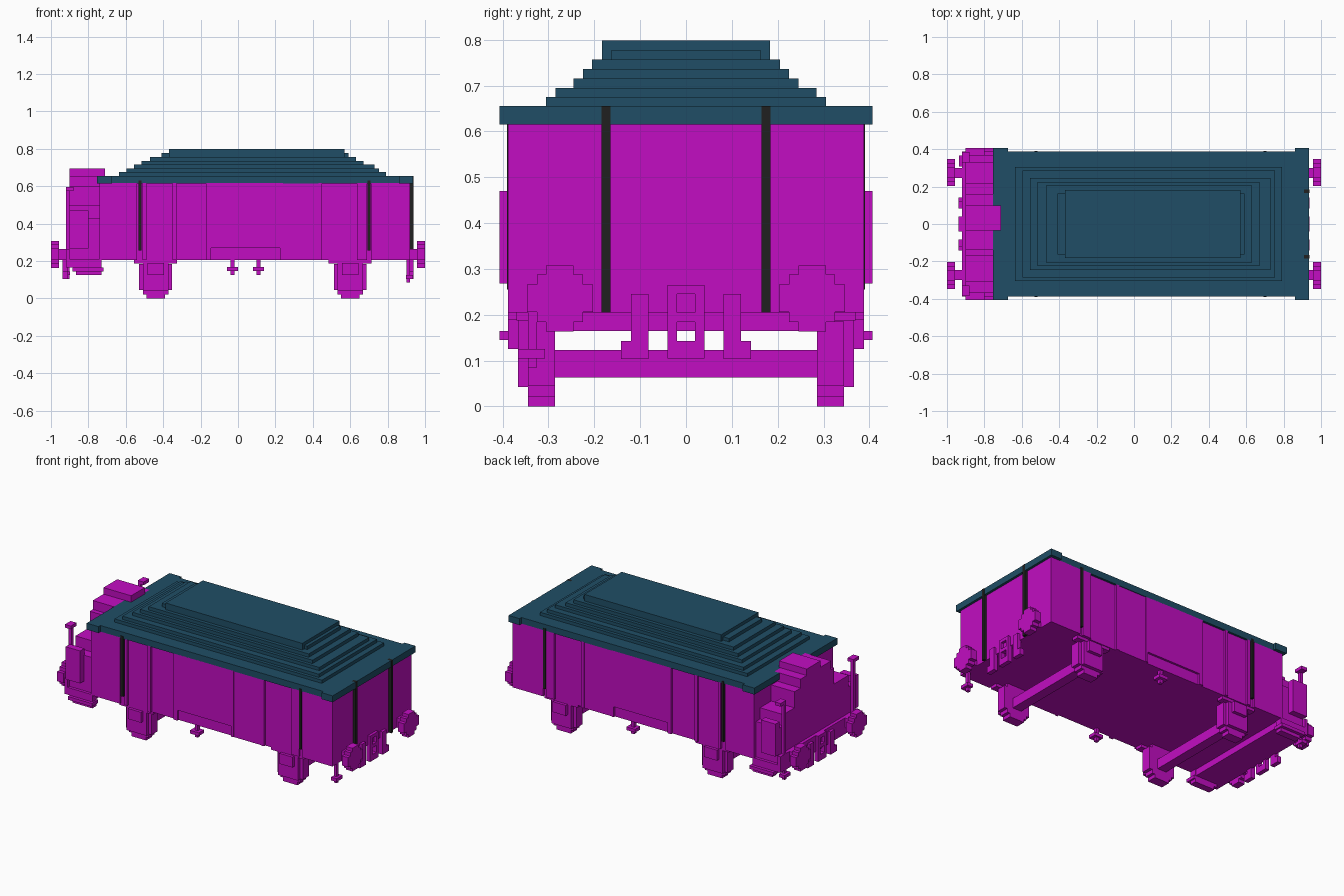
import bpy

cube = bpy.data.objects.get("Cube")
if cube:
    bpy.data.objects.remove(cube, do_unlink=True)


def material(name, rgb):
    m = bpy.data.materials.new(name)
    m.use_nodes = True
    m.diffuse_color = (*rgb, 1)
    m.node_tree.nodes["Principled BSDF"].inputs["Base Color"].default_value = (*rgb, 1)
    return m


MAGENTA = material("magenta", (0.54, 0.004, 0.54))
TEAL = material("dark_teal", (0.014, 0.076, 0.133))
BLACK = material("black", (0.014, 0.014, 0.014))
BOX_FACES = [(0, 2, 3, 1), (4, 5, 7, 6), (0, 1, 5, 4), (2, 6, 7, 3), (0, 4, 6, 2), (1, 3, 7, 5)]


def blocks(name, boxes, mat=MAGENTA):
    """One object made of boxes given as (x0, x1, y0, y1, z0, z1)."""
    verts, faces = [], []
    for x0, x1, y0, y1, z0, z1 in boxes:
        n = len(verts)
        verts += [(x, y, z) for z in (z0, z1) for y in (y0, y1) for x in (x0, x1)]
        faces += [tuple(n + i for i in f) for f in BOX_FACES]
    mesh = bpy.data.meshes.new(name)
    mesh.from_pydata(verts, [], faces)
    mesh.materials.append(mat)
    ob = bpy.data.objects.new(name, mesh)
    bpy.context.collection.objects.link(ob)
    return ob


def flip_y(boxes):
    return [(a, b, -d, -c, e, f) for a, b, c, d, e, f in boxes]


def flip_x(boxes):
    return [(-b, -a, c, d, e, f) for a, b, c, d, e, f in boxes]


def both(boxes):
    return boxes + flip_y(boxes)


# Wagon body with raised side panels, ribs and door
blocks("body", [(-0.74, 0.92, -0.375, 0.375, 0.205, 0.62)])
SIDE = (0.37, 0.388)
raised = [(-0.74, -0.54), (-0.35, -0.33), (0.43, 0.45), (0.635, 0.69), (0.71, 0.92), (-0.51, -0.49)]
blocks("side_ribs", both([(a, b, *SIDE, 0.205, 0.617) for a, b in raised]))
blocks("side_doors", both([(-0.17, 0.24, *SIDE, 0.27, 0.617),
                           (-0.17, -0.145, *SIDE, 0.205, 0.27),
                           (0.225, 0.24, *SIDE, 0.205, 0.27),
                           (0.24, 0.43, 0.37, 0.384, 0.205, 0.617)]))

# Black straps on the sides and on the end wall
blocks("side_straps", both([(x - 0.008, x + 0.008, 0.37, 0.391, 0.255, 0.63)
                            for x in (-0.525, 0.7)]), BLACK)
blocks("end_straps", both([(0.91, 0.938, 0.165, 0.184, 0.205, 0.655)]), BLACK)

# Roof slab with corner caps and stepped layers
corners = [(a, b, 0.37, 0.407, 0.615, 0.655) for a, b in ((-0.755, -0.675), (0.86, 0.935))]
blocks("roof_slab", [(-0.755, 0.935, -0.388, 0.388, 0.615, 0.655)] + both(corners), TEAL)
layers = [(-0.635, 0.79, 0.305, 0.675), (-0.595, 0.755, 0.285, 0.695),
          (-0.555, 0.73, 0.245, 0.715), (-0.515, 0.67, 0.225, 0.736),
          (-0.47, 0.63, 0.205, 0.757), (-0.41, 0.59, 0.163, 0.778),
          (-0.37, 0.57, 0.183, 0.798)]
blocks("roof_steps", [(a, b, -w, w, 0.65, z) for a, b, w, z in layers], TEAL)

# Brake cabin with a stepped gable on the end platform
blocks("end_platform", [(-0.9, -0.735, -0.388, 0.388, 0.165, 0.21),
                        (-0.92, -0.9, -0.388, 0.388, 0.165, 0.265)])
blocks("brake_cabin", [(-0.9, -0.73, -0.37, 0.37, 0.205, 0.43),
                       (-0.9, -0.73, -0.31, 0.33, 0.43, 0.5),
                       (-0.9, -0.72, -0.17, 0.22, 0.5, 0.6),
                       (-0.9, -0.72, -0.14, 0.16, 0.6, 0.655),
                       (-0.9, -0.71, -0.035, 0.10, 0.655, 0.695)])
blocks("cabin_side_panels", both([(-0.9, -0.8, 0.365, 0.407, 0.268, 0.47)]))
blocks("cabin_handrails", both([(-0.92, -0.9, 0.33, 0.35, 0.26, 0.595),
                                (-0.92, -0.88, 0.33, 0.385, 0.575, 0.595)]))
blocks("cabin_footboards", both([(-0.885, -0.72, 0.345, 0.407, 0.145, 0.165),
                                 (-0.865, -0.73, 0.345, 0.388, 0.125, 0.145),
                                 (-0.885, -0.845, 0.345, 0.388, 0.165, 0.206),
                                 (-0.755, -0.73, 0.345, 0.388, 0.165, 0.206)]))

# Buffers, each a stepped round disc on a shank
buffer = [(0.89, 0.96, 0.245, 0.30, 0.205, 0.265)]
for h, v in ((0.072, 0.03), (0.05, 0.052), (0.03, 0.072)):
    buffer.append((0.957, 1.0, 0.275 - h, 0.275 + h, 0.236 - v, 0.236 + v))
blocks("front_buffers", both(buffer))
blocks("rear_buffers", both(flip_x(buffer)))

# Coupling frame with openings, and the hooks beside it
coupling = both([(0.91, 0.937, 0.02, 0.04, 0.105, 0.265)])
coupling += [(0.91, 0.937, -0.02, 0.02, a, b)
             for a, b in ((0.105, 0.143), (0.184, 0.205), (0.245, 0.265))]
hooks = both([(0.91, 0.937, 0.082, 0.12, 0.104, 0.245),
              (0.91, 0.937, 0.12, 0.142, 0.104, 0.143)])
blocks("front_coupling", coupling)
blocks("rear_coupling", flip_x(coupling))
blocks("front_hooks", hooks)
blocks("rear_hooks", flip_x(hooks))

# Wheels, axle boxes, springs and axles
for name, x in (("rear", -0.44), ("front", 0.60)):
    wheel = [(x - w, x + w, 0.286, 0.345, a, b)
             for w, a, b in ((0.088, 0.045, 0.185), (0.068, 0.022, 0.205), (0.05, 0.0, 0.04))]
    axle_box = [(x - 0.068, x + 0.068, 0.34, 0.367, 0.042, 0.205),
                (x - 0.045, x + 0.045, 0.36, 0.388, 0.125, 0.19),
                (x - 0.115, x + 0.115, 0.325, 0.37, 0.187, 0.208)]
    blocks(name + "_wheels", both(wheel))
    blocks(name + "_axle_boxes", both(axle_box))
    blocks(name + "_axle", [(x - 0.03, x + 0.03, -0.3, 0.3, 0.063, 0.123)])


# Small hanging brackets below each side
def bracket(x):
    return [(x - 0.01, x + 0.01, 0.345, 0.367, 0.125, 0.208),
            (x - 0.03, x + 0.03, 0.335, 0.385, 0.147, 0.167)]


blocks("side_brackets", bracket(0.11) + flip_y(bracket(-0.03)))

# Steps hanging from the end corners
step = [(0.9, 0.92, -0.345, -0.325, 0.085, 0.21),
        (0.897, 0.935, -0.367, -0.308, 0.105, 0.125)]
blocks("front_corner_step", step)
blocks("rear_corner_step", [(a, b, c, d, e + 0.02, f + 0.02) for a, b, c, d, e, f in flip_y(flip_x(step))])
